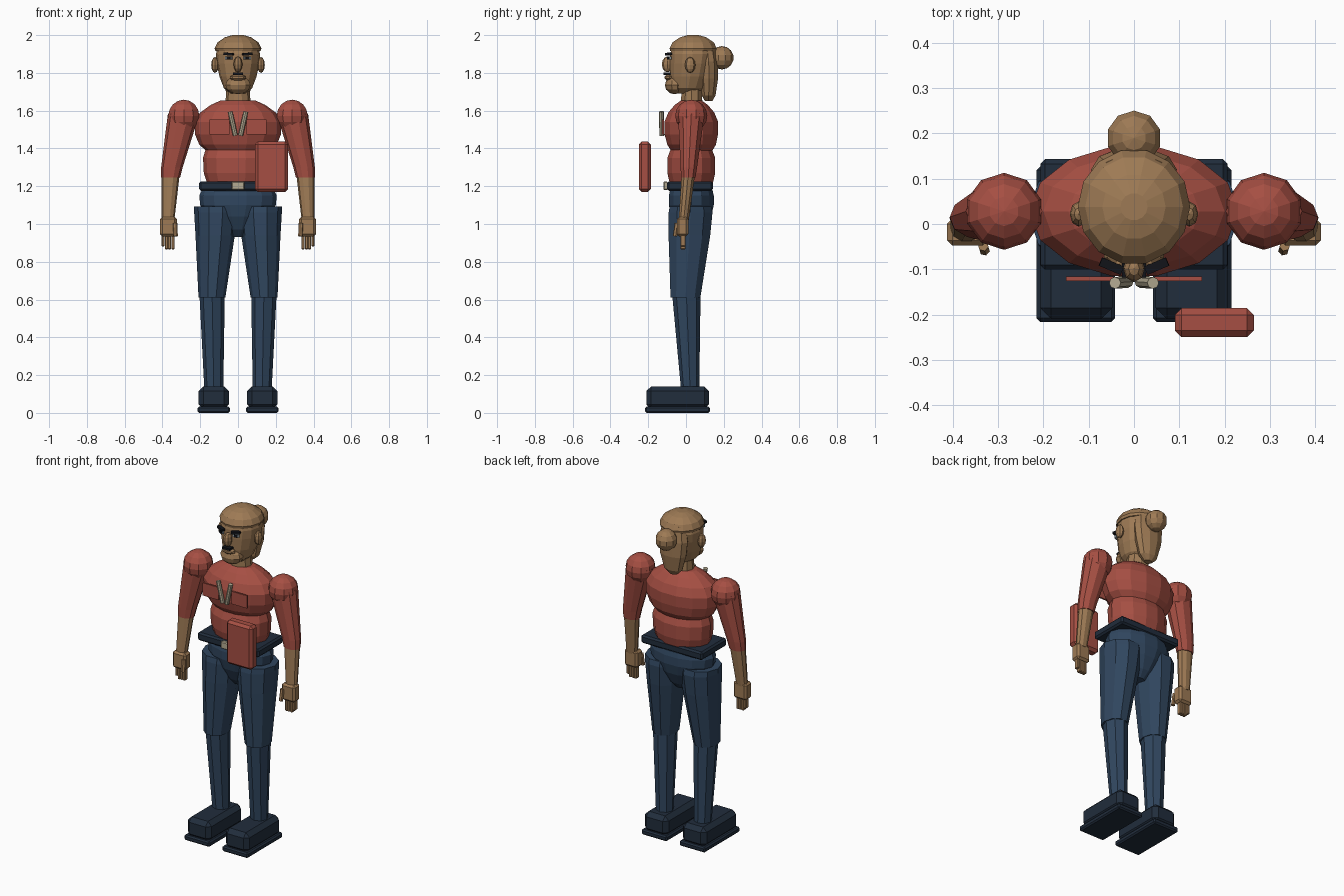
import bpy, bmesh, math
from mathutils import Vector, Matrix


def mat(name, c):
    m = bpy.data.materials.new(name)
    m.diffuse_color = (*c, 1)
    return m


SKIN = mat("skin", (0.34, 0.195, 0.09))
RED = mat("red_cloth", (0.38, 0.078, 0.056))
JEANS = mat("blue_denim", (0.03, 0.062, 0.115))
DARK = mat("dark_navy", (0.015, 0.026, 0.045))
BLACK = mat("black", (0.006, 0.007, 0.01))
CREAM = mat("cream", (0.46, 0.41, 0.29))
EYE = mat("eye_grey", (0.30, 0.36, 0.40))


def finish(name, bm, m):
    bmesh.ops.recalc_face_normals(bm, faces=bm.faces)
    me = bpy.data.meshes.new(name)
    bm.to_mesh(me)
    bm.free()
    me.materials.append(m)
    ob = bpy.data.objects.new(name, me)
    bpy.context.collection.objects.link(ob)
    return ob


def loft(name, m, rings, n=12):
    """Skin between horizontal ellipses (cx, cy, z, rx, ry)."""
    bm = bmesh.new()
    loops = []
    for cx, cy, z, rx, ry in rings:
        loops.append([bm.verts.new((cx + rx * math.cos(2 * math.pi * i / n),
                                    cy + ry * math.sin(2 * math.pi * i / n), z)) for i in range(n)])
    for a, b in zip(loops, loops[1:]):
        for i in range(n):
            j = (i + 1) % n
            bm.faces.new((a[i], a[j], b[j], b[i]))
    bm.faces.new(loops[0])
    bm.faces.new(loops[-1])
    return finish(name, bm, m)


def ball(name, m, c, r, u=10, v=6, rot=None):
    bm = bmesh.new()
    bmesh.ops.create_uvsphere(bm, u_segments=u, v_segments=v, radius=1)
    M = Matrix.Translation(c) @ (rot or Matrix()) @ Matrix.Diagonal((*r, 1))
    bmesh.ops.transform(bm, matrix=M, verts=bm.verts)
    return finish(name, bm, m)


def box(name, m, lo, hi, bevel=0.0, rot=None):
    lo, hi = Vector(lo), Vector(hi)
    lo, hi = (Vector(map(min, lo, hi)), Vector(map(max, lo, hi)))
    bm = bmesh.new()
    bmesh.ops.create_cube(bm, size=1)
    bmesh.ops.scale(bm, vec=hi - lo, verts=bm.verts)
    if bevel:
        bmesh.ops.bevel(bm, geom=bm.edges[:], offset=bevel, segments=1, affect='EDGES')
    M = Matrix.Translation((lo + hi) / 2) @ (rot or Matrix())
    bmesh.ops.transform(bm, matrix=M, verts=bm.verts)
    return finish(name, bm, m)


def rod(name, m, a, b, r, n=8):
    a, b = Vector(a), Vector(b)
    bm = bmesh.new()
    bmesh.ops.create_cone(bm, cap_ends=True, segments=n, radius1=r, radius2=r, depth=(b - a).length)
    M = Matrix.Translation((a + b) / 2) @ (b - a).to_track_quat('Z', 'Y').to_matrix().to_4x4()
    bmesh.ops.transform(bm, matrix=M, verts=bm.verts)
    return finish(name, bm, m)


# Head, neck and hair
loft("head", SKIN, [(0, 0.01, 1.69, 0.04, 0.06), (0, 0.012, 1.72, 0.075, 0.09),
                    (0, 0.022, 1.78, 0.098, 0.108), (0, 0.03, 1.85, 0.113, 0.118),
                    (0, 0.035, 1.90, 0.117, 0.122), (0, 0.035, 1.95, 0.102, 0.108),
                    (0, 0.035, 1.985, 0.06, 0.065)], 14)
loft("neck", SKIN, [(0, 0.03, 1.60, 0.07, 0.062), (0, 0.03, 1.73, 0.06, 0.055)], 10)
loft("hair_cap", SKIN, [(0, 0.038, 1.915, 0.119, 0.124), (0, 0.038, 1.93, 0.124, 0.128),
                        (0, 0.038, 1.962, 0.108, 0.112), (0, 0.038, 1.988, 0.07, 0.072),
                        (0, 0.038, 2.0, 0.03, 0.03)], 14)
loft("back_hair", SKIN, [(0, 0.12, 1.65, 0.025, 0.02), (0, 0.12, 1.68, 0.058, 0.038),
                         (0, 0.122, 1.77, 0.085, 0.05), (0, 0.12, 1.86, 0.095, 0.05),
                         (0, 0.11, 1.95, 0.075, 0.045)], 10)
ball("hair_bun", SKIN, (0, 0.19, 1.88), (0.062, 0.062, 0.062), 10, 7)

# Face
ball("nose", SKIN, (0, -0.098, 1.845), (0.024, 0.03, 0.042), 8, 6)
ball("chin_beard", SKIN, (0, -0.06, 1.735), (0.07, 0.052, 0.048), 10, 6)
ball("moustache", SKIN, (0, -0.088, 1.775), (0.045, 0.026, 0.018), 8, 5)
box("mouth", BLACK, (-0.026, -0.118, 1.79), (0.026, -0.08, 1.802))
for s, side in ((-1, "right"), (1, "left")):
    turn = Matrix.Rotation(s * 0.4, 4, 'Z')
    ball(side + "_ear", SKIN, (s * 0.122, 0.022, 1.842), (0.02, 0.028, 0.042), 8, 6)
    box(side + "_eyebrow", BLACK, (s * 0.024, -0.103, 1.893), (s * 0.076, -0.083, 1.906), 0,
        turn @ Matrix.Rotation(-s * 0.08, 4, 'Y'))
    box(side + "_eye", EYE, (s * 0.03, -0.094, 1.87), (s * 0.068, -0.084, 1.886), 0, turn)
    box(side + "_pupil", BLACK, (s * 0.04, -0.098, 1.87), (s * 0.06, -0.089, 1.886), 0, turn)

# Shirt body
loft("chest", RED, [(0, 0.03, 1.385, 0.165, 0.11), (0, 0.03, 1.42, 0.205, 0.132),
                    (0, 0.028, 1.475, 0.228, 0.145), (0, 0.028, 1.54, 0.23, 0.146),
                    (0, 0.028, 1.59, 0.20, 0.125), (0, 0.028, 1.63, 0.145, 0.09),
                    (0, 0.028, 1.655, 0.09, 0.055)], 14)
loft("belly", RED, [(0, 0.028, 1.19, 0.14, 0.10), (0, 0.028, 1.22, 0.165, 0.118),
                    (0, 0.028, 1.27, 0.181, 0.13), (0, 0.028, 1.35, 0.185, 0.13),
                    (0, 0.028, 1.40, 0.17, 0.11)], 14)

# Belt and pelvis
box("belt", DARK, (-0.207, -0.10, 1.176), (0.207, 0.143, 1.226), 0.01)
box("buckle", CREAM, (-0.034, -0.12, 1.18), (0.034, -0.095, 1.224), 0.005)
loft("pelvis", JEANS, [(0, 0.028, 0.93, 0.045, 0.04), (0, 0.028, 0.97, 0.09, 0.075),
                       (0, 0.028, 1.04, 0.155, 0.108), (0, 0.028, 1.10, 0.20, 0.122),
                       (0, 0.028, 1.15, 0.205, 0.122), (0, 0.028, 1.18, 0.19, 0.115)], 14)

for s, side in ((-1, "right"), (1, "left")):
    # Shirt trim
    box(side + "_chest_pocket", RED, (s * 0.045, -0.126, 1.475), (s * 0.15, -0.116, 1.552))
    rod(side + "_collar_strip", CREAM, (s * 0.014, -0.128, 1.468), (s * 0.042, -0.13, 1.595), 0.013)

    # Arm
    ball(side + "_shoulder", RED, (s * 0.287, 0.028, 1.573), (0.086, 0.085, 0.085), 10, 8)
    loft(side + "_sleeve", RED, [(s * 0.357, 0.012, 1.245, 0.05, 0.04), (s * 0.35, 0.015, 1.30, 0.057, 0.046),
                                 (s * 0.287, 0.028, 1.585, 0.084, 0.074)], 10)
    loft(side + "_forearm", SKIN, [(s * 0.371, -0.012, 1.02, 0.034, 0.028),
                                   (s * 0.357, 0.012, 1.26, 0.048, 0.037)], 10)
    box(side + "_hand", SKIN, (s * 0.323, -0.048, 0.935), (s * 0.413, 0.012, 1.038), 0.012)
    for i in range(4):
        x = 0.345 + i * 0.017
        z = 0.882 if i == 3 else 0.866
        box(f"{side}_finger_{i + 1}", SKIN, (s * (x - 0.008), -0.03, z), (s * (x + 0.008), -0.002, 0.95), 0.003)
    rod(side + "_thumb", SKIN, (s * 0.333, -0.048, 1.005), (s * 0.33, -0.058, 0.935), 0.012, 6)

    # Leg
    loft(side + "_thigh", JEANS, [(s * 0.138, -0.003, 0.61, 0.071, 0.083), (s * 0.121, 0.018, 0.94, 0.104, 0.116),
                                  (s * 0.117, 0.024, 1.06, 0.115, 0.122), (s * 0.117, 0.024, 1.092, 0.117, 0.116)], 10)
    loft(side + "_shin", JEANS, [(s * 0.128, 0.022, 0.12, 0.05, 0.048), (s * 0.137, 0.002, 0.625, 0.067, 0.075)], 8)

    # Shoe
    box(side + "_shoe", DARK, (s * 0.048, -0.21, 0.02), (s * 0.208, 0.122, 0.14), 0.025)
    box(side + "_sole", DARK, (s * 0.042, -0.216, 0), (s * 0.215, 0.127, 0.033), 0.008)

# Floating case in front of the hip
box("case", RED, (0.09, -0.25, 1.17), (0.265, -0.186, 1.436), 0.015)
